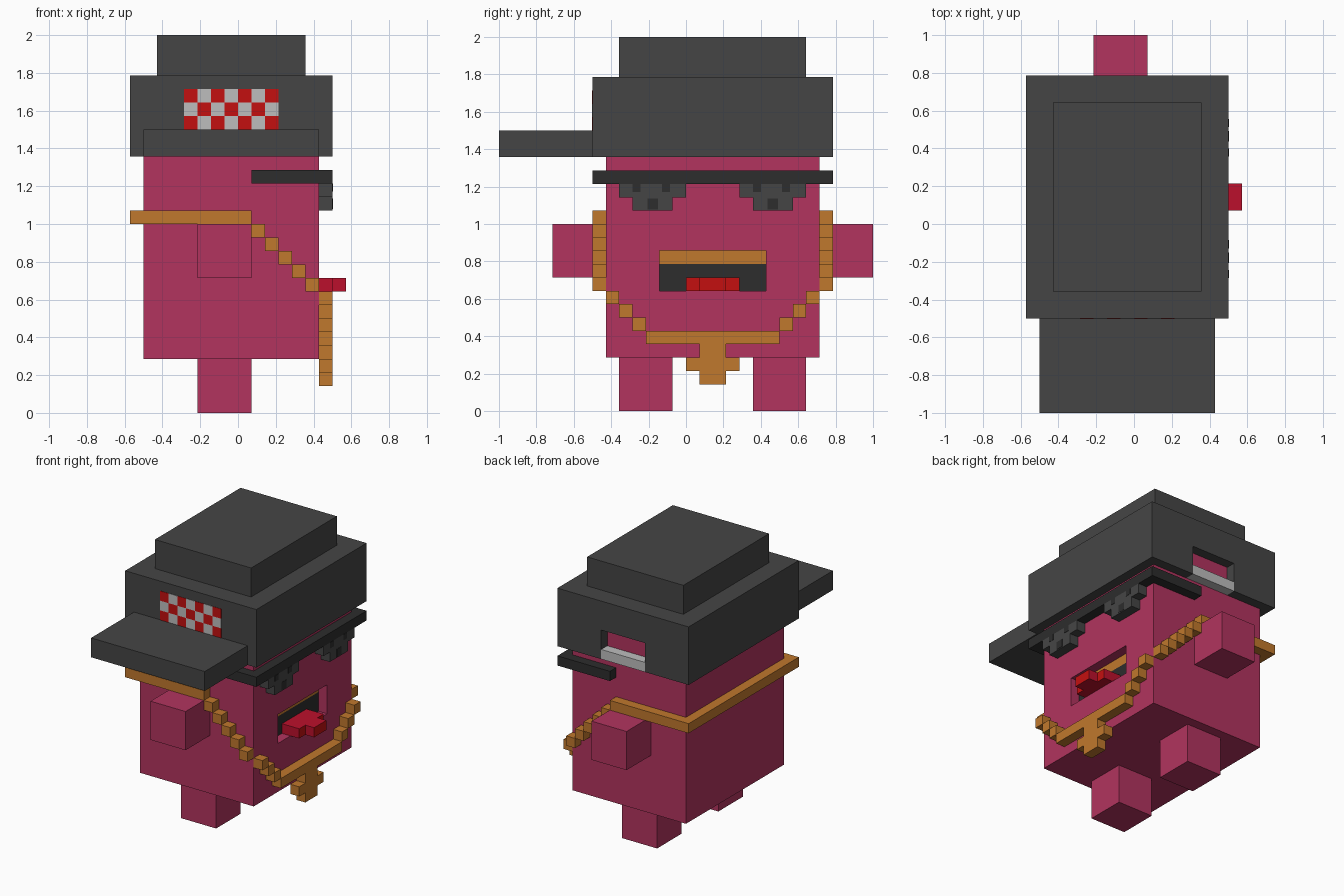
import bpy, bmesh
from mathutils import Vector

if "Cube" in bpy.data.objects:
    bpy.data.objects.remove(bpy.data.objects["Cube"], do_unlink=True)

U = 1 / 14  # size of one block


def material(name, rgb):
    m = bpy.data.materials.new(name)
    m.use_nodes = True
    colour = (*rgb, 1)
    m.diffuse_color = colour
    bsdf = next(n for n in m.node_tree.nodes if n.type == 'BSDF_PRINCIPLED')
    bsdf.inputs["Base Color"].default_value = colour
    return m


PINK = material("pink", (0.445, 0.034, 0.114))
GREY = material("charcoal", (0.06, 0.06, 0.06))
DARK = material("near_black", (0.026, 0.026, 0.026))
GOLD = material("gold", (0.527, 0.188, 0.026))
RED = material("bright_red", (0.55, 0.005, 0.005))
CRIMSON = material("crimson", (0.5, 0.005, 0.025))
SILVER = material("light_grey", (0.515, 0.515, 0.515))


def blocks(name, mats, *boxes):
    """One object from boxes given as (x0, x1, y0, y1, z0, z1) in block units."""
    bm = bmesh.new()
    for x0, x1, y0, y1, z0, z1 in boxes:
        low, high = Vector((x0, y0, z0)) * U, Vector((x1, y1, z1)) * U
        for v in bmesh.ops.create_cube(bm, size=1)["verts"]:
            for i in range(3):
                v.co[i] = high[i] if v.co[i] > 0 else low[i]
    mesh = bpy.data.meshes.new(name)
    bm.to_mesh(mesh)
    bm.free()
    for m in mats if isinstance(mats, list) else [mats]:
        mesh.materials.append(m)
    obj = bpy.data.objects.new(name, mesh)
    bpy.context.collection.objects.link(obj)
    return obj


def carve(obj, mat, *boxes):
    """Cut boxes out of an object, then drop the cutters."""
    cutters = []
    for box in boxes:
        cutter = blocks("cutter", mat, box)
        cutter.hide_render = True
        mod = obj.modifiers.new("cut", 'BOOLEAN')
        mod.operation, mod.solver, mod.object = 'DIFFERENCE', 'EXACT', cutter
        cutters.append(cutter)
    graph = bpy.context.evaluated_depsgraph_get()
    mesh = bpy.data.meshes.new_from_object(obj.evaluated_get(graph))
    obj.modifiers.clear()
    obj.data = mesh
    for cutter in cutters:
        bpy.data.objects.remove(cutter, do_unlink=True)


# Body with a recessed mouth
body = blocks("body", PINK, (-7, 6, -6, 10, 4, 22))
carve(body, PINK, (5, 7, -2, 6, 9, 12))
blocks("mouth_back", DARK, (4.95, 5.03, -2, 6, 9, 11))
blocks("upper_teeth", GOLD, (4.95, 5.03, -2, 6, 11, 12))
tongue = blocks("tongue", [CRIMSON, RED], (5, 7, 0, 4, 9, 10), (7, 8, 1, 3, 9, 10))
for face in tongue.data.polygons:
    face.material_index = int(face.normal.x > 0.5)

# Limbs
for side, leg, arm in (("right", -5, -10), ("left", 5, 10)):
    blocks(side + "_leg", PINK, (-3, 1, leg, leg + 4, 0, 4))
    blocks(side + "_arm", PINK, (-3, 1, arm, arm + 4, 10, 14))

# Cap: hollow crown with a rear opening, top step, visor and rear strap
crown = blocks("cap_crown", GREY, (-8, 7, -7, 11, 19, 25))
carve(crown, GREY, (-7, 6, -6, 10, 18, 22), (-3, 2, 9, 12, 18, 22))
blocks("cap_top", GREY, (-6, 5, -5, 9, 25, 28))
blocks("cap_visor", GREY, (-7, 6, -14, -7, 19, 21))
blocks("cap_strap", SILVER, (-3, 2, 10, 11, 19, 20))

# Chequered patch on the cap
squares = {0: [], 1: []}
for col in range(7):
    for row in range(3):
        squares[(col + row) % 2].append(
            (col - 4, col - 3, -7.04, -6.97, row + 21, row + 22))
blocks("patch_red_squares", RED, *squares[0])
blocks("patch_light_squares", SILVER, *squares[1])

# Glasses: brow bar, temples and stepped lenses with dark spots
blocks("glasses_bar", DARK, (6, 7, -7, 11, 17, 18))
blocks("glasses_temples", DARK, (1, 6, -7, -6, 17, 18), (1, 6, 10, 11, 17, 18))
for side, y in (("right", -5), ("left", 4)):
    blocks(side + "_lens", GREY, (6, 7, y, y + 5, 16, 17), (6, 7, y + 1, y + 4, 15, 16))
    blocks(side + "_lens_spots", DARK,
           (6.97, 7.03, y + 1, y + 1.6, 16.4, 17),
           (6.97, 7.03, y + 3.2, y + 3.8, 16.4, 17),
           (6.97, 7.03, y + 2.1, y + 2.9, 15.1, 15.9))

# Necklace: straight runs behind, stepped links down the sides and chest
blocks("necklace_band", GOLD, (-8, -7, -7, 11, 14, 15),
       (-7, 1, -7, -6, 14, 15), (-7, 1, 10, 11, 14, 15))
links = []
for i in range(5):
    for y in (-7, 10):
        links.append((1 + i, 2 + i, y, y + 1, 13 - i, 14 - i))
for i in range(3):
    for y in (-6 + i, 9 - i):
        links.append((6, 7, y, y + 1, 8 - i, 9 - i))
blocks("necklace_links", GOLD, *links)
blocks("necklace_front", GOLD, (6, 7, -3, 7, 5, 6))
blocks("pendant", GOLD, (6, 7, 1, 3, 2, 5), (6, 7, 0, 1, 3, 4), (6, 7, 3, 4, 3, 4))
